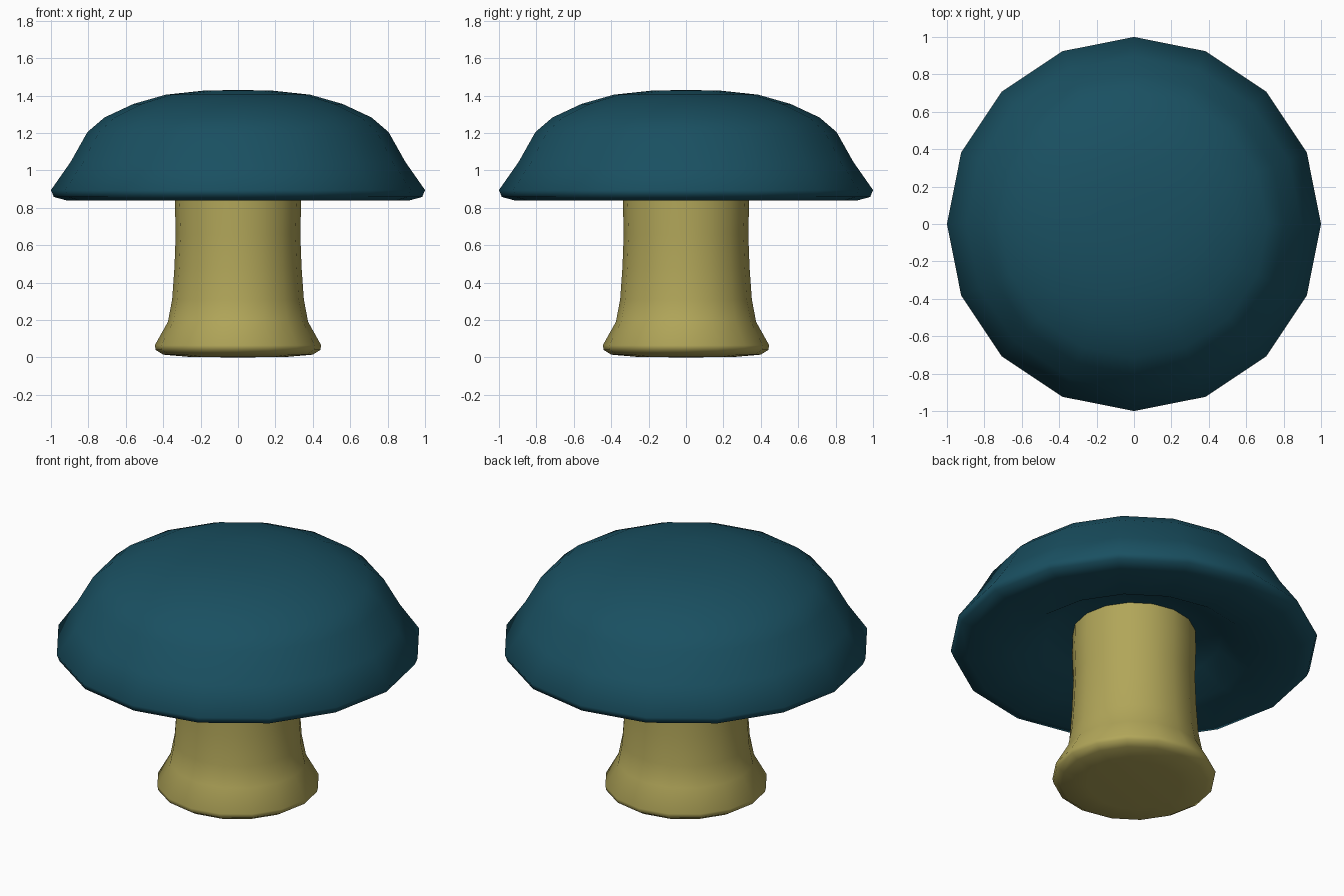
import bpy, bmesh, math

if "Cube" in bpy.data.objects:
    bpy.data.objects.remove(bpy.data.objects["Cube"])

SIDES = 16


def material(name, color):
    m = bpy.data.materials.new(name)
    m.diffuse_color = (*color, 1)
    m.use_nodes = True
    m.node_tree.nodes["Principled BSDF"].inputs["Base Color"].default_value = m.diffuse_color
    return m


def lathe(name, profile, mat):
    """Spin a (radius, z) profile around z; radius 0 becomes a pole."""
    bm = bmesh.new()
    rings = []
    for r, z in profile:
        if r == 0:
            rings.append([bm.verts.new((0, 0, z))] * SIDES)
        else:
            rings.append([bm.verts.new((r * math.cos(math.tau * i / SIDES),
                                        r * math.sin(math.tau * i / SIDES), z))
                          for i in range(SIDES)])
    for a, b in zip(rings, rings[1:]):
        for i in range(SIDES):
            j = (i + 1) % SIDES
            bm.faces.new(list(dict.fromkeys((a[i], a[j], b[j], b[i]))))
    for f in bm.faces:
        f.smooth = True
    mesh = bpy.data.meshes.new(name)
    bm.to_mesh(mesh)
    bm.free()
    mesh.materials.append(mat)
    obj = bpy.data.objects.new(name, mesh)
    bpy.context.collection.objects.link(obj)
    return obj


teal = material("teal", (0.010, 0.080, 0.120))
straw = material("straw", (0.44, 0.38, 0.10))

# Stem with flared foot, rising into the hollow under the cap
lathe("stem", [(0, 0), (0.26, 0.003), (0.40, 0.015), (0.44, 0.04), (0.445, 0.065),
               (0.375, 0.19), (0.352, 0.31), (0.34, 0.48), (0.333, 0.66),
               (0.338, 0.84), (0.335, 0.96)], straw)

# Cap: hollow underside, flat lip, rolled rim and dome
lathe("cap", [(0.32, 0.96), (0.48, 0.93), (0.63, 0.84), (0.91, 0.838), (0.985, 0.858),
              (1.0, 0.895), (0.895, 1.045), (0.805, 1.205), (0.714, 1.283),
              (0.56, 1.355), (0.385, 1.405), (0.18, 1.427), (0, 1.43)], teal)
